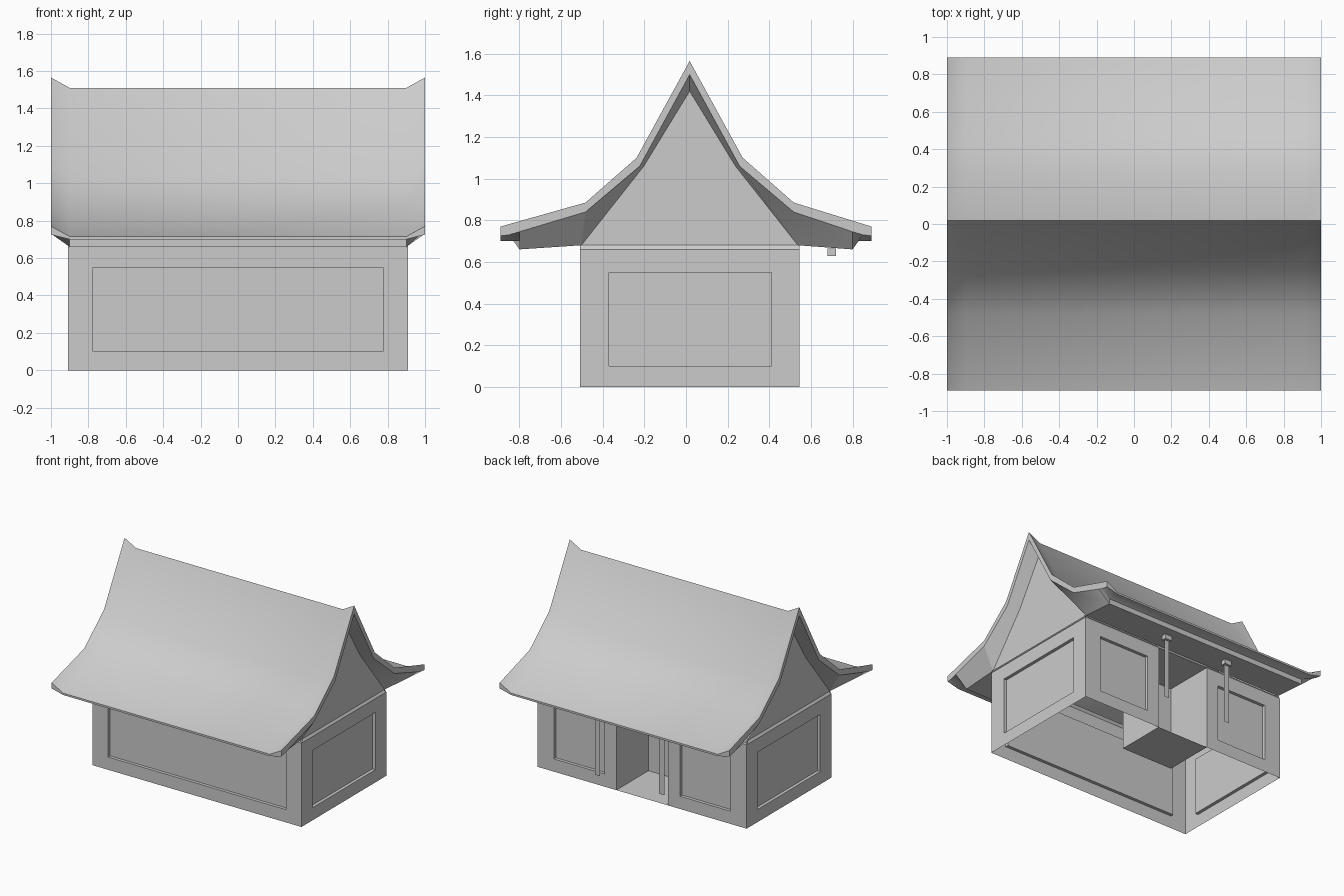
import bpy, bmesh
from mathutils import Vector

if "Cube" in bpy.data.objects:
    bpy.data.objects.remove(bpy.data.objects["Cube"])

CY = 0.0175          # the house body sits slightly behind centre
Z = Vector((0, 0, 1))


def make(name, verts, faces, recalc=False):
    me = bpy.data.meshes.new(name)
    me.from_pydata([tuple(v) for v in verts], [], faces)
    bm = bmesh.new()
    bm.from_mesh(me)
    bmesh.ops.remove_doubles(bm, verts=bm.verts, dist=0.0005)
    if recalc:
        bmesh.ops.recalc_face_normals(bm, faces=bm.faces)
    bm.to_mesh(me)
    bm.free()
    ob = bpy.data.objects.new(name, me)
    bpy.context.collection.objects.link(ob)
    bpy.ops.object.select_all(action='DESELECT')
    bpy.context.view_layer.objects.active = ob
    ob.select_set(True)
    bpy.ops.object.shade_smooth_by_angle(angle=0.6)
    return ob


# Walls: counter-clockwise outline, each stretch optionally with a sunk panel
H, P0, P1, DEPTH = 0.66, 0.10, 0.55, 0.025
verts, faces = [], []


def quad(*pts):
    n = len(verts)
    verts.extend(pts)
    faces.append((n, n + 1, n + 2, n + 3))


def wall(a, b, panel=None):
    a, b = Vector((*a, 0)), Vector((*b, 0))
    d = (b - a).normalized()
    inward = Z.cross(d)
    outer = [a, b, b + Z * H, a + Z * H]
    if not panel:
        quad(*outer)
        return
    u0, u1 = panel
    rim = [a + d * u + Z * z for u, z in ((u0, P0), (u1, P0), (u1, P1), (u0, P1))]
    sunk = [p + inward * DEPTH for p in rim]
    for i in range(4):
        j = (i + 1) % 4
        quad(outer[i], outer[j], rim[j], rim[i])
        quad(rim[i], rim[j], sunk[j], sunk[i])
    quad(*sunk)
    # small chamfer under the roof
    lean = inward * 0.015 + Z * 0.02
    quad(outer[3], outer[2], outer[2] + lean, outer[3] + lean)


X, Y0, Y1, DX, DY = 0.91, -0.51, 0.545, 0.225, 0.145
wall((-X, Y0), (X, Y0), (0.135, 1.685))
wall((X, Y0), (X, Y1), (0.14, 0.92))
wall((X, Y1), (DX, Y1), (0.14, 0.58))
wall((DX, Y1), (DX, DY))
wall((DX, DY), (-DX, DY))
wall((-DX, DY), (-DX, Y1))
wall((-DX, Y1), (-X, Y1), (0.105, 0.545))
wall((-X, Y1), (-X, Y0), (0.135, 0.915))
# Entrance floor and ceiling
porch = [Vector(p) for p in ((-DX, DY, 0), (DX, DY, 0), (DX, Y1, 0), (-DX, Y1, 0))]
quad(*porch)
quad(*[p + Z * H for p in reversed(porch)])
make("walls", verts, faces)


# Roof: loft of four cross-sections with upturned ends
def section(x, top, under):
    def side(p, s):
        y, z = p
        return (x, s * y + (CY if y < 0.6 else 0), z)
    right = top + under               # ridge to eave, then back under to the gable top
    left = right[1:-1]
    return [side(p, 1) for p in right] + [side(p, -1) for p in reversed(left)]


top_end = [(0, 1.565), (0.255, 1.10), (0.50, 0.885), (0.89, 0.77)]
top_mid = [(y, z - 0.055) for y, z in top_end]
under_end = [(0.89, 0.725), (0.85, 0.73), (0.80, 0.745), (0.50, 0.84), (0.24, 1.06), (0, 1.50)]
under_mid = [(0.89, 0.70), (0.80, 0.70), (0.80, 0.66), (0.52, 0.68), (0.22, 1.06), (0, 1.42)]
rings = [section(-1, top_end, under_end), section(-0.9, top_mid, under_mid),
         section(0.9, top_mid, under_mid), section(1, top_end, under_end)]
N = len(rings[0])
T = len(top_end)
rv = [p for r in rings for p in r]
rf = []
for k in range(3):
    for i in range(N):
        j = (i + 1) % N
        rf.append((k * N + i, k * N + j, (k + 1) * N + j, (k + 1) * N + i))
# Barge edges at both ends, then the gables
for k in (0, 3):
    def pair(i):
        return (i, 2 * T + 1 - i)     # rough top-to-underside matching
    match = [(0, 9), (1, 8), (2, 7), (3, 5), (3, 4)]
    for s in (1, -1):
        idx = [(k * N + (s * a) % N, k * N + (s * b) % N) for a, b in match]
        for (a, b), (c, d) in zip(idx[:3], idx[1:4]):
            rf.append((a, c, d, b) if b - d in (1, -1) else
                      (a, c, d, k * N + (s * 6) % N, b))
        rf.append((idx[3][0], idx[4][1], idx[3][1]))
for k in (1, 2):
    rf.append(tuple(k * N + i for i in (7, 8, 9, 10, 11)))
# The attic underside between the gables is left out above the walls
rf = [f for f in rf if not (len(f) == 4 and f[0] // N == 1 and f[2] // N == 2
                            and 7 <= f[0] % N <= 10)]
make("roof", rv, rf, recalc=True)

# Hanging entrance strips with small blocks under the eave
for x in (-0.28, 0.28):
    make("entrance_strip", [(x + 0.023, 0.70, 0.16), (x - 0.023, 0.70, 0.16),
                            (x - 0.023, 0.70, 0.64), (x + 0.023, 0.70, 0.64)], [(0, 1, 2, 3)])
    bpy.ops.mesh.primitive_cube_add(size=1, location=(x, 0.70, 0.647))
    block = bpy.context.object
    block.name = "strip_block"
    block.scale = (0.06, 0.04, 0.036)
